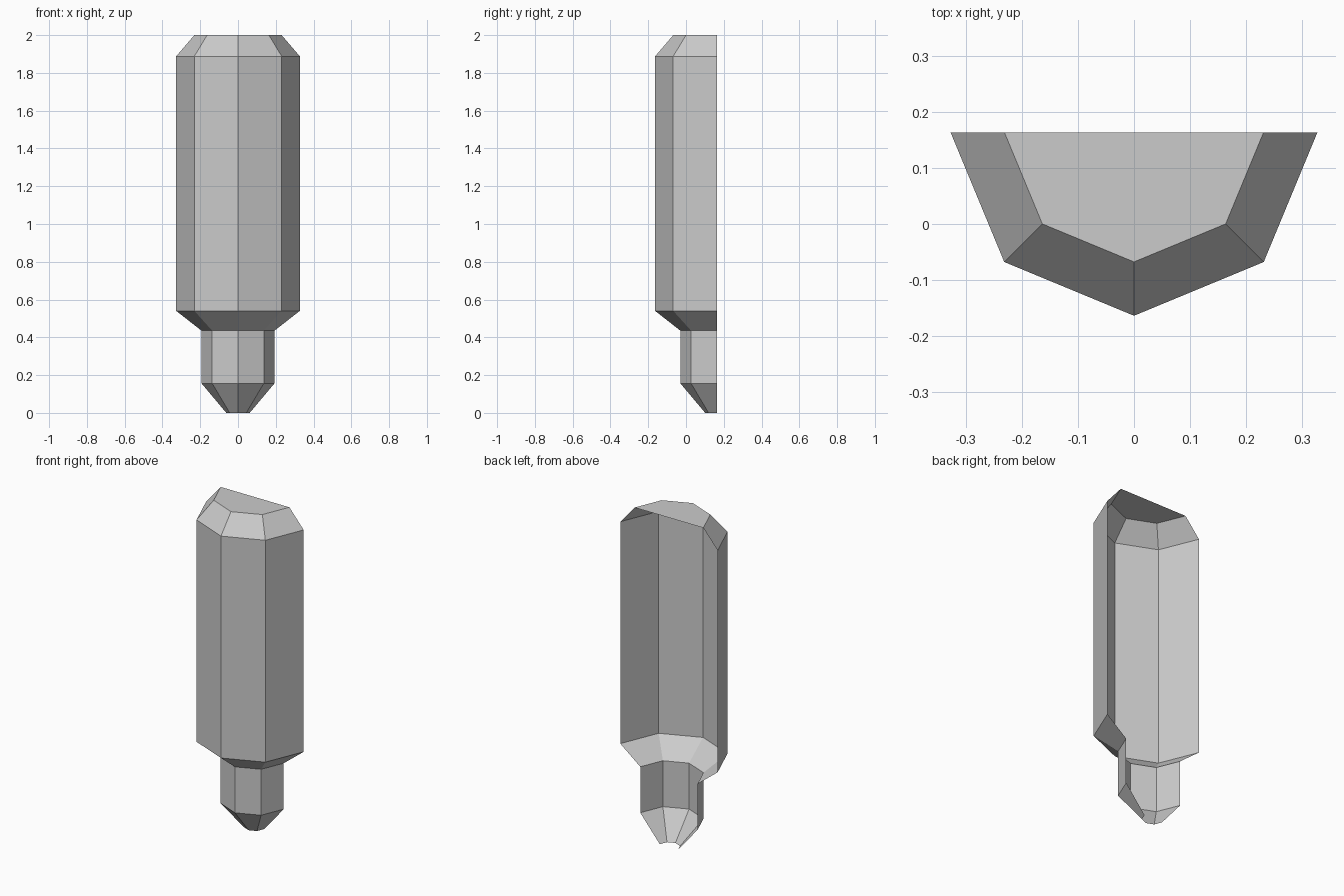
import bpy, bmesh, math

if "Cube" in bpy.data.objects:
    bpy.data.objects.remove(bpy.data.objects["Cube"])

# Profile of the half shell, bottom to top: (radius, height)
PROFILE = [(0.062, 0.0), (0.193, 0.156), (0.193, 0.435),
           (0.327, 0.54), (0.327, 1.888), (0.231, 2.0)]
STEPS = 4          # half of an octagon
AXIS_Y = 0.1635    # the open back lies on this plane

bm = bmesh.new()

# Rings of the half octagon, bulging towards the front
rings = []
for r, z in PROFILE:
    ring = []
    for i in range(STEPS + 1):
        a = math.pi + math.pi * i / STEPS
        ring.append(bm.verts.new((r * math.cos(a), AXIS_Y + r * math.sin(a), z)))
    rings.append(ring)

# Walls, open at the back and at the tip
for low, high in zip(rings, rings[1:]):
    for i in range(STEPS):
        bm.faces.new((low[i], low[i + 1], high[i + 1], high[i]))

# Flat top cap
bm.faces.new(rings[-1])

mesh = bpy.data.meshes.new("half_shell")
bm.to_mesh(mesh)
bm.free()
shell = bpy.data.objects.new("half_shell", mesh)
bpy.context.collection.objects.link(shell)
